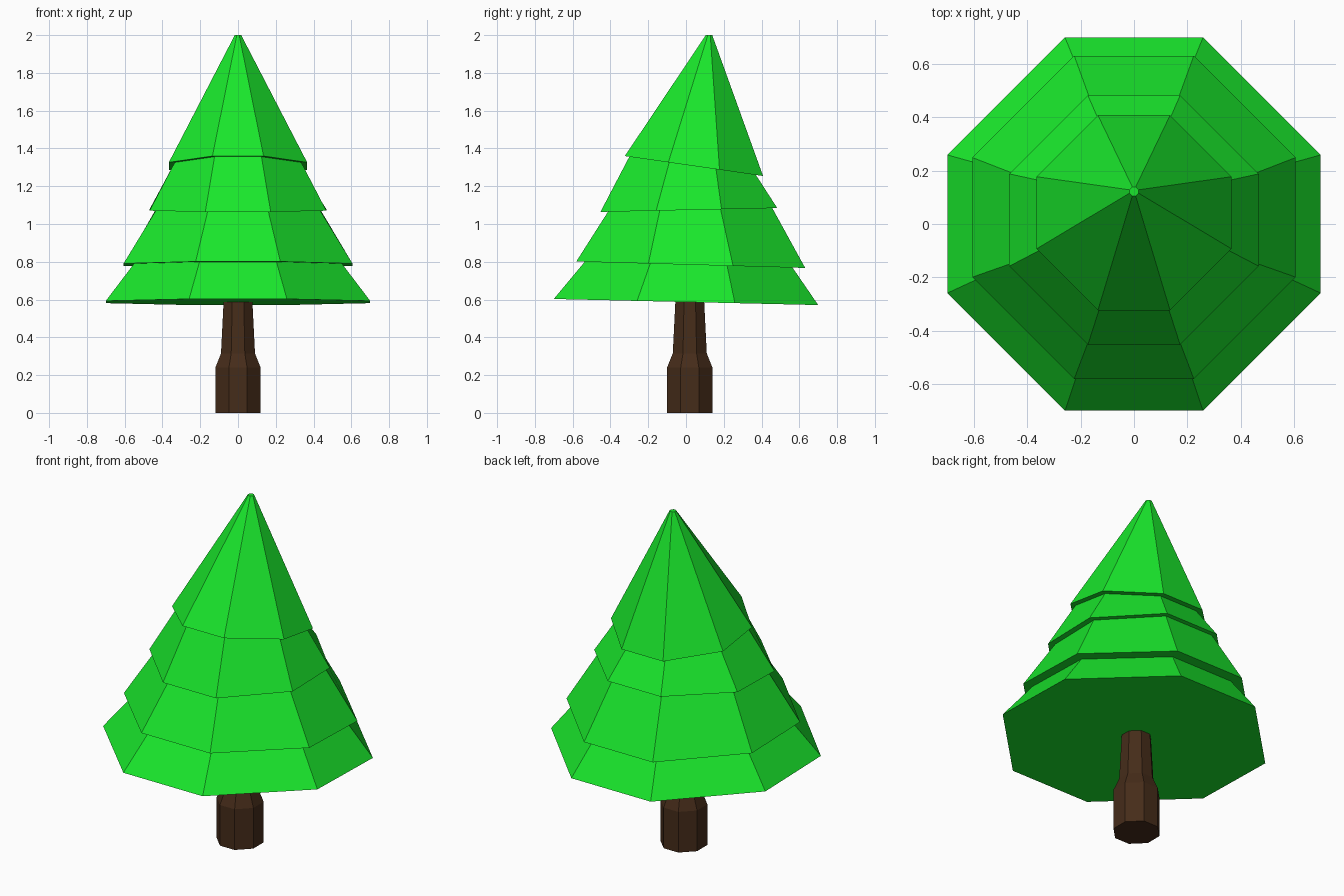
import bpy, bmesh

if "Cube" in bpy.data.objects:
    bpy.data.objects.remove(bpy.data.objects["Cube"])


def octagon(half, cy, z, tilt=0.0, ratio=0.37):
    """Eight-sided ring with flats facing the axes; z changes with y by tilt."""
    b = half * ratio
    pts = [(half, -b), (half, b), (b, half), (-b, half),
           (-half, b), (-half, -b), (-b, -half), (b, -half)]
    return [(x, y + cy, z + tilt * (y + cy)) for x, y in pts]


def loft(name, rings, color):
    """Closed flat-shaded solid through a stack of rings."""
    bm = bmesh.new()
    loops = [[bm.verts.new(p) for p in ring] for ring in rings]
    for lo, hi in zip(loops, loops[1:]):
        for i in range(8):
            j = (i + 1) % 8
            bm.faces.new((lo[i], lo[j], hi[j], hi[i]))
    bm.faces.new(loops[0][::-1])
    bm.faces.new(loops[-1])
    bmesh.ops.recalc_face_normals(bm, faces=bm.faces)
    me = bpy.data.meshes.new(name)
    bm.to_mesh(me)
    bm.free()
    mat = bpy.data.materials.new(name + "_color")
    mat.diffuse_color = color
    mat.use_nodes = True
    mat.node_tree.nodes["Principled BSDF"].inputs["Base Color"].default_value = mat.diffuse_color
    me.materials.append(mat)
    ob = bpy.data.objects.new(name, me)
    bpy.context.collection.objects.link(ob)
    return ob


# Trunk: flared base, shoulder, tapering neck
loft("trunk", [octagon(h, 0.02, z, ratio=0.4) for h, z in
               [(0.12, 0), (0.12, 0.24), (0.09, 0.315), (0.076, 0.595)]],
     (0.06, 0.025, 0.01, 1))

# Foliage: each tier's rim overhangs the top of the tier below
tiers = [  # rim half width, rim centre y, height at y=0, tilt, inner half, inner centre y
    (0.70, 0.0, 0.587, -0.023, None, None),
    (0.606, 0.025, 0.785, -0.028, 0.55, 0.014),
    (0.468, 0.015, 1.074, 0.022, 0.435, 0.022),
    (0.366, 0.042, 1.313, -0.144, 0.335, 0.035),
]
rings = []
for half, cy, z, tilt, inner, icy in tiers:
    if inner:
        rings.append(octagon(inner, icy, z, tilt))
    rings.append(octagon(half, cy, z, tilt))
rings.append(octagon(0.017, 0.122, 2.0))
loft("foliage", rings, (0.01, 0.8, 0.025, 1))
